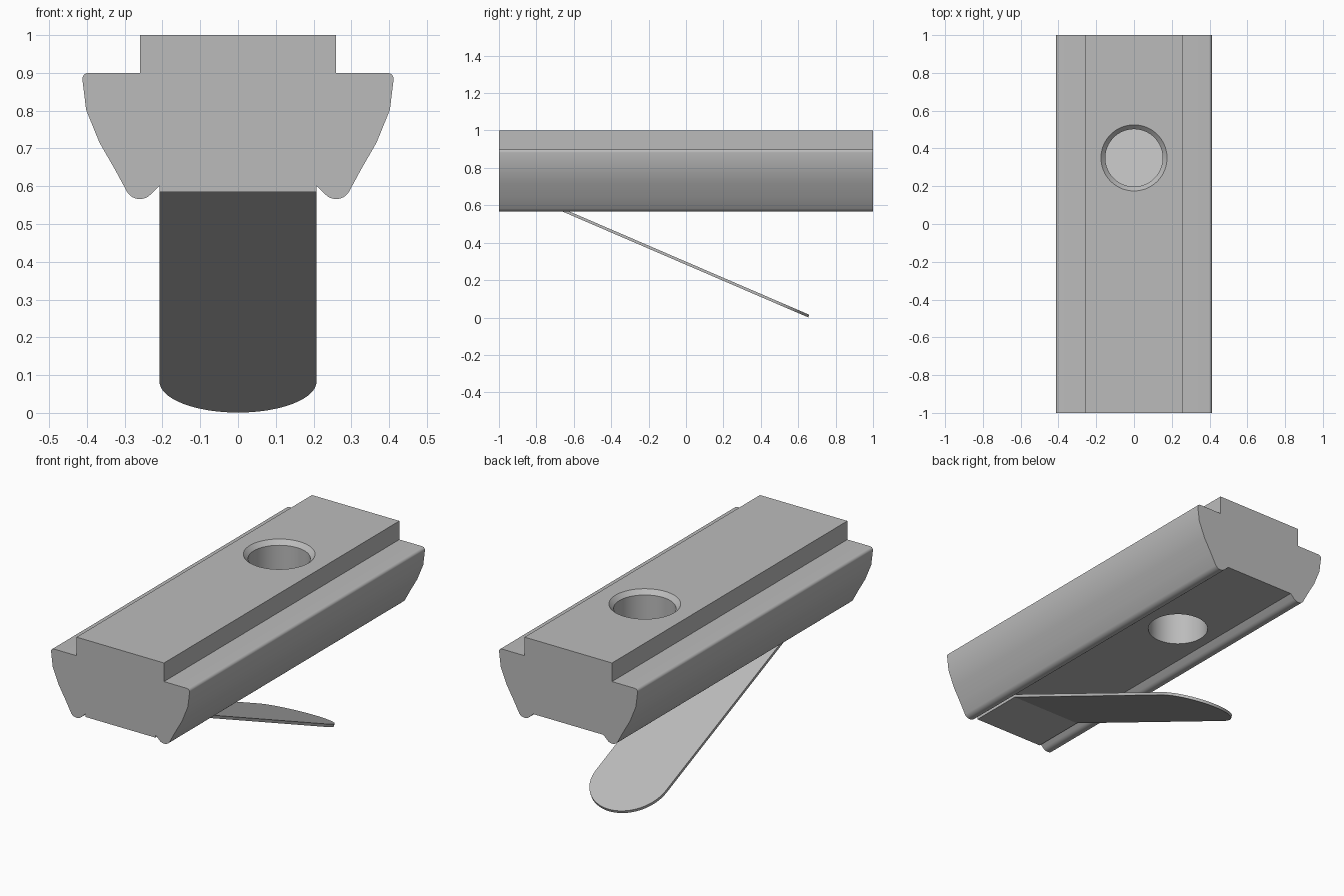
import bpy, bmesh, math

cube = bpy.data.objects.get("Cube")
if cube:
    bpy.data.objects.remove(cube, do_unlink=True)

steel = bpy.data.materials.new("grey_steel")
steel.use_nodes = True
colour = (0.5, 0.5, 0.5, 1)
steel.diffuse_color = colour
steel.node_tree.nodes["Principled BSDF"].inputs["Base Color"].default_value = colour


def make_object(name, bm):
    bmesh.ops.recalc_face_normals(bm, faces=bm.faces)
    mesh = bpy.data.meshes.new(name)
    bm.to_mesh(mesh)
    bm.free()
    mesh.materials.append(steel)
    ob = bpy.data.objects.new(name, mesh)
    bpy.context.collection.objects.link(ob)
    return ob


def finish(ob):
    """Apply the modifiers and smooth all but the sharp edges."""
    bpy.ops.object.select_all(action="DESELECT")
    ob.select_set(True)
    bpy.context.view_layer.objects.active = ob
    for mod in list(ob.modifiers):
        bpy.ops.object.modifier_apply(modifier=mod.name)
    bpy.ops.object.shade_smooth_by_angle(angle=math.radians(30))


def arc(cx, cy, r, start, end, steps):
    angles = [math.radians(start + (end - start) * i / steps) for i in range(steps + 1)]
    return [(cx + r * math.cos(a), cy + r * math.sin(a)) for a in angles]


# Nut body: half profile, mirrored and extruded along the slot
half = [(0.26, 1.0), (0.26, 0.9)]
half += arc(0.396, 0.884, 0.016, 90, -8, 6)
half += [(0.402, 0.802), (0.367, 0.716), (0.325, 0.643)]
half += arc(0.26, 0.606, 0.04, -37, -135, 8)
half += [(0.209, 0.6)]
profile = half + [(-x, z) for x, z in reversed(half)]

bm = bmesh.new()
end_cap = bm.faces.new([bm.verts.new((x, -1, z)) for x, z in profile])
side = bmesh.ops.extrude_face_region(bm, geom=[end_cap], use_keep_orig=True)
new_verts = [g for g in side["geom"] if isinstance(g, bmesh.types.BMVert)]
bmesh.ops.translate(bm, verts=new_verts, vec=(0, 2, 0))
body = make_object("nut_body", bm)

# Chamfered hole, cut with a turned plug
bm = bmesh.new()
rings = []
for r, z in [(0.152, 0.5), (0.152, 0.977), (0.195, 1.02)]:
    rings.append([bm.verts.new((x, y, z)) for x, y in arc(0, 0.35, r, 0, 360, 64)[:-1]])
for low, high in zip(rings, rings[1:]):
    for i in range(len(low)):
        j = (i + 1) % len(low)
        bm.faces.new((low[i], low[j], high[j], high[i]))
bm.faces.new(rings[0])
bm.faces.new(rings[-1])
plug = make_object("hole_cutter", bm)
cut = body.modifiers.new("hole", "BOOLEAN")
cut.operation = "DIFFERENCE"
cut.solver = "EXACT"
cut.object = plug
finish(body)
bpy.data.objects.remove(plug, do_unlink=True)

# Leaf spring: flat tab under the front, folded down into a round-ended leaf
width, fold_y, length, slope = 0.208, -0.70, 1.48, math.radians(23.3)
bm = bmesh.new()


def leaf_vert(x, s):
    return bm.verts.new((x, fold_y + s * math.cos(slope), 0.6 - s * math.sin(slope)))


fold = [leaf_vert(-width, 0), leaf_vert(width, 0)]
tip = [leaf_vert(x, s) for x, s in arc(0, length - width, width, 0, 180, 32)]
bm.faces.new(fold + tip)
tab = [bm.verts.new((x, -1, 0.6)) for x in (-width, width)]
bm.faces.new([tab[0], tab[1], fold[1], fold[0]])
spring = make_object("leaf_spring", bm)
if spring.data.polygons[0].normal.z < 0:
    spring.data.flip_normals()
sheet = spring.modifiers.new("thickness", "SOLIDIFY")
sheet.thickness = 0.015
sheet.offset = -1
sheet.use_even_offset = True
finish(spring)
# Keep the fold crisp
for poly in spring.data.polygons:
    if abs(poly.normal.z) > 0.8:
        poly.use_smooth = False
